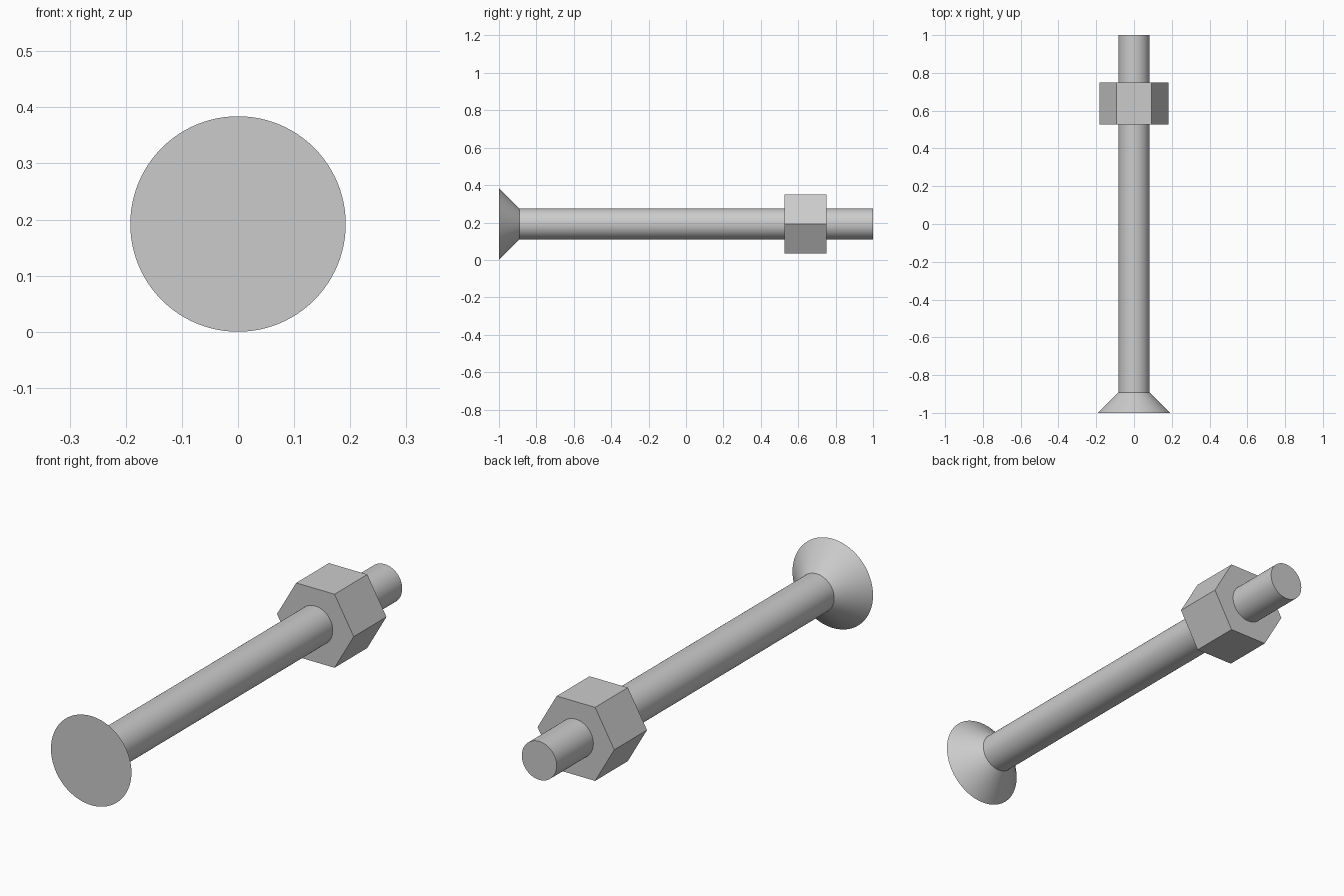
import bpy
import bmesh
import math
from mathutils import Matrix

AXIS_Z = 0.192       # height of the bolt's centre line
SHAFT_R = 0.083
HEAD_R = 0.192
NUT_R = 0.183

cube = bpy.data.objects.get("Cube")
if cube:
    bpy.data.objects.remove(cube, do_unlink=True)

steel = bpy.data.materials.new("grey_steel")
steel.use_nodes = True
colour = (0.6, 0.6, 0.6, 1)
steel.diffuse_color = colour
steel.node_tree.nodes["Principled BSDF"].inputs["Base Color"].default_value = colour


def lathe(name, profile, sides, closed=False):
    """Sweep (radius, y) points round the centre line; cap the ends unless closed."""
    bm = bmesh.new()
    rings = []
    for radius, y in profile:
        rings.append([bm.verts.new((radius * math.cos(i * math.tau / sides), y,
                                    radius * math.sin(i * math.tau / sides)))
                      for i in range(sides)])
    pairs = list(zip(rings, rings[1:]))
    if closed:
        pairs.append((rings[-1], rings[0]))
    else:
        bm.faces.new(rings[0])
        bm.faces.new(rings[-1])
    for a, b in pairs:
        for i in range(sides):
            j = (i + 1) % sides
            bm.faces.new((a[i], a[j], b[j], b[i]))
    bmesh.ops.recalc_face_normals(bm, faces=bm.faces)
    mesh = bpy.data.meshes.new(name)
    bm.to_mesh(mesh)
    bm.free()
    mesh.materials.append(steel)
    obj = bpy.data.objects.new(name, mesh)
    obj.location.z = AXIS_Z
    bpy.context.collection.objects.link(obj)
    bpy.ops.object.select_all(action='DESELECT')
    obj.select_set(True)
    bpy.context.view_layer.objects.active = obj
    bpy.ops.object.shade_smooth_by_angle(angle=math.radians(30))
    return obj


# Countersunk head and shaft in one turned piece
lathe("bolt", [(HEAD_R, -1), (SHAFT_R, -0.891), (SHAFT_R, 1)], 96)

# Hexagonal nut with flat faces, corners to the sides
nut = lathe("hex_nut", [(NUT_R, 0.527), (NUT_R, 0.75)], 6)
